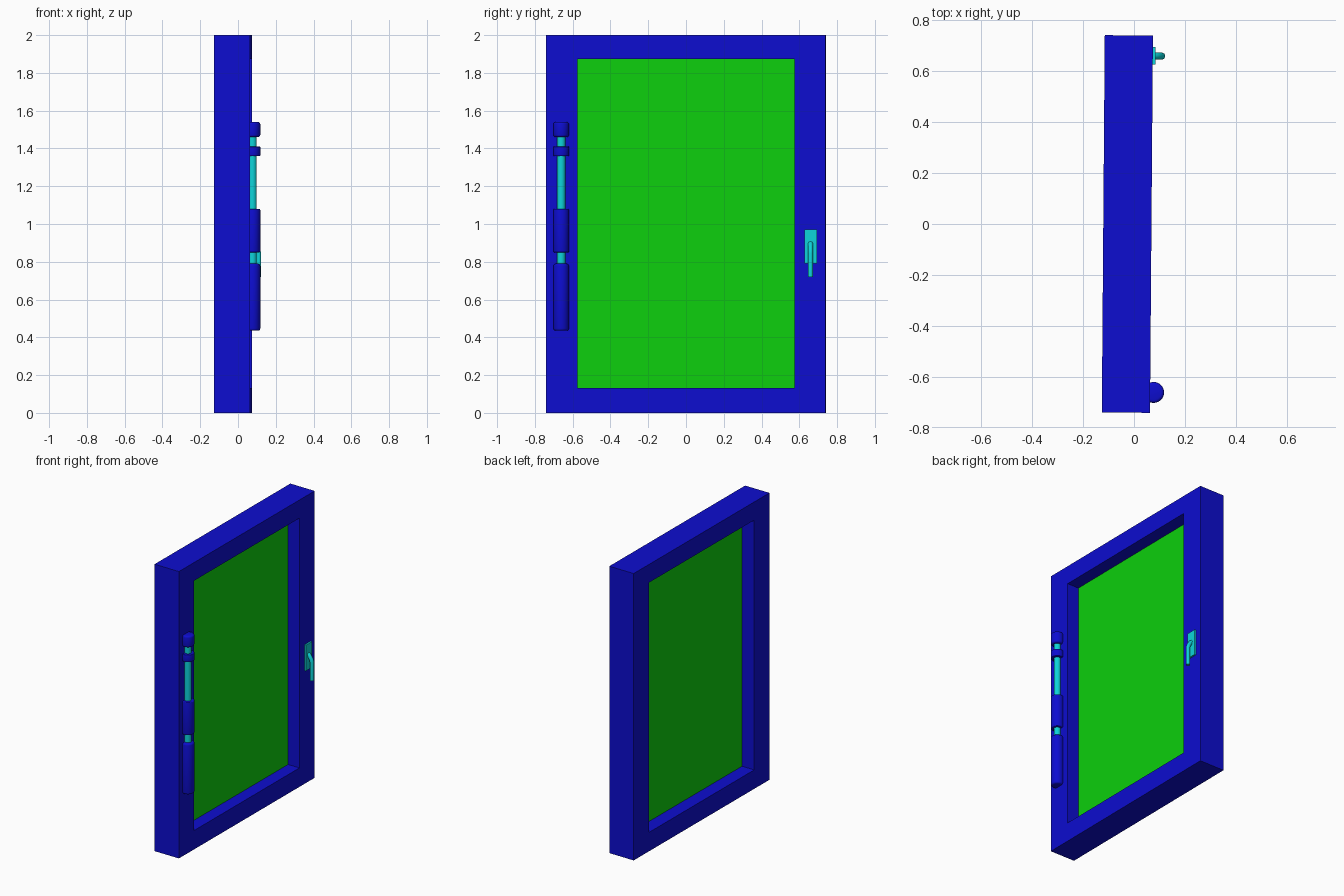
import bpy, bmesh, math
from mathutils import Matrix, Vector

if "Cube" in bpy.data.objects:
    bpy.data.objects.remove(bpy.data.objects["Cube"], do_unlink=True)

# The whole assembly is turned slightly about the vertical axis
PLACE = Matrix.Translation((-0.026, 0, 0)) @ Matrix.Rotation(-0.0078, 4, 'Z')
HALF = 0.0945          # half the frame depth
HINGE = (0.108, -0.66)  # barrel axis (x, y)


def material(name, rgb):
    m = bpy.data.materials.new(name)
    m.use_nodes = True
    m.diffuse_color = (*rgb, 1)
    m.node_tree.nodes["Principled BSDF"].inputs["Base Color"].default_value = (*rgb, 1)
    return m


BLUE = material("frame blue", (0.004, 0.004, 0.63))
GREEN = material("panel green", (0.004, 0.63, 0.004))
CYAN = material("hardware cyan", (0.004, 0.66, 0.70))


def finish(name, bm, mat, smooth=False):
    bmesh.ops.recalc_face_normals(bm, faces=bm.faces)
    bm.transform(PLACE)
    me = bpy.data.meshes.new(name)
    bm.to_mesh(me)
    bm.free()
    me.materials.append(mat)
    ob = bpy.data.objects.new(name, me)
    bpy.context.collection.objects.link(ob)
    if smooth:
        bpy.ops.object.select_all(action='DESELECT')
        ob.select_set(True)
        bpy.context.view_layer.objects.active = ob
        bpy.ops.object.shade_smooth_by_angle(angle=math.radians(35))
    return ob


def box(name, lo, hi, mat):
    bm = bmesh.new()
    bmesh.ops.create_cube(bm, size=1)
    lo, hi = Vector(lo), Vector(hi)
    for v in bm.verts:
        v.co = (lo + hi) / 2 + v.co * (hi - lo)
    return finish(name, bm, mat)


def barrel(name, z0, z1, r, mat, bevel=0.0):
    """Vertical cylinder on the hinge axis, with optional chamfered rims."""
    bm = bmesh.new()
    bmesh.ops.create_cone(bm, cap_ends=True, segments=32, radius1=r, radius2=r, depth=z1 - z0)
    if bevel:
        rims = [e for e in bm.edges if abs(e.verts[0].co.z - e.verts[1].co.z) < 1e-6]
        bmesh.ops.bevel(bm, geom=rims, offset=bevel, segments=3, profile=0.5, affect='EDGES')
    bm.transform(Matrix.Translation((*HINGE, (z0 + z1) / 2)))
    return finish(name, bm, mat, True)


# Frame: rectangular ring with a through opening
def rect(y, z0, z1):
    return [(-y, z0), (y, z0), (y, z1), (-y, z1)]


bm = bmesh.new()
loops = [[bm.verts.new((x, *p)) for p in pts]
         for x, pts in ((HALF, rect(0.74, 0, 2)), (HALF, rect(0.574, 0.132, 1.873)),
                        (-HALF, rect(0.574, 0.132, 1.873)), (-HALF, rect(0.74, 0, 2)))]
for a in range(4):
    A, B = loops[a], loops[(a + 1) % 4]
    for i in range(4):
        j = (i + 1) % 4
        bm.faces.new((A[i], A[j], B[j], B[i]))
finish("frame", bm, BLUE)

# Thin panel set in the middle of the opening
box("panel", (0.0, -0.575, 0.131), (0.006, 0.575, 1.874), GREEN)

# Hinge: a slim pin carrying four sleeves
barrel("hinge_pin", 0.46, 1.52, 0.022, CYAN)
for name, z0, z1, bev in (("hinge_sleeve_bottom", 0.435, 0.79, 0.012),
                          ("hinge_sleeve_middle", 0.85, 1.08, 0.005),
                          ("hinge_collar", 1.36, 1.41, 0.003),
                          ("hinge_sleeve_top", 1.46, 1.54, 0.012)):
    barrel(name, z0, z1, 0.041, BLUE, bev)

# Handle: back plate and a lever that steps outward, then hangs down
box("handle_plate", (HALF - 0.002, 0.627, 0.79), (HALF + 0.011, 0.695, 0.97), CYAN)

PATH = [(0.097, 0.897), (0.106, 0.893), (0.126, 0.862), (0.130, 0.845), (0.130, 0.72)]
R, N, Y = 0.0135, 16, 0.66
bm = bmesh.new()
rings = []
for i, (x, z) in enumerate(PATH):
    a, b = PATH[max(i - 1, 0)], PATH[min(i + 1, len(PATH) - 1)]
    t = Vector((b[0] - a[0], 0, b[1] - a[1])).normalized()
    side, up = Vector((0, 1, 0)), t.cross(Vector((0, 1, 0)))
    rings.append([bm.verts.new(Vector((x, Y, z)) + R * (math.cos(k * math.tau / N) * side
                                                      + math.sin(k * math.tau / N) * up))
                  for k in range(N)])
for A, B in zip(rings, rings[1:]):
    for k in range(N):
        bm.faces.new((A[k], A[(k + 1) % N], B[(k + 1) % N], B[k]))
bm.faces.new(rings[0])
bm.faces.new(rings[-1])
finish("handle_lever", bm, CYAN, True)
